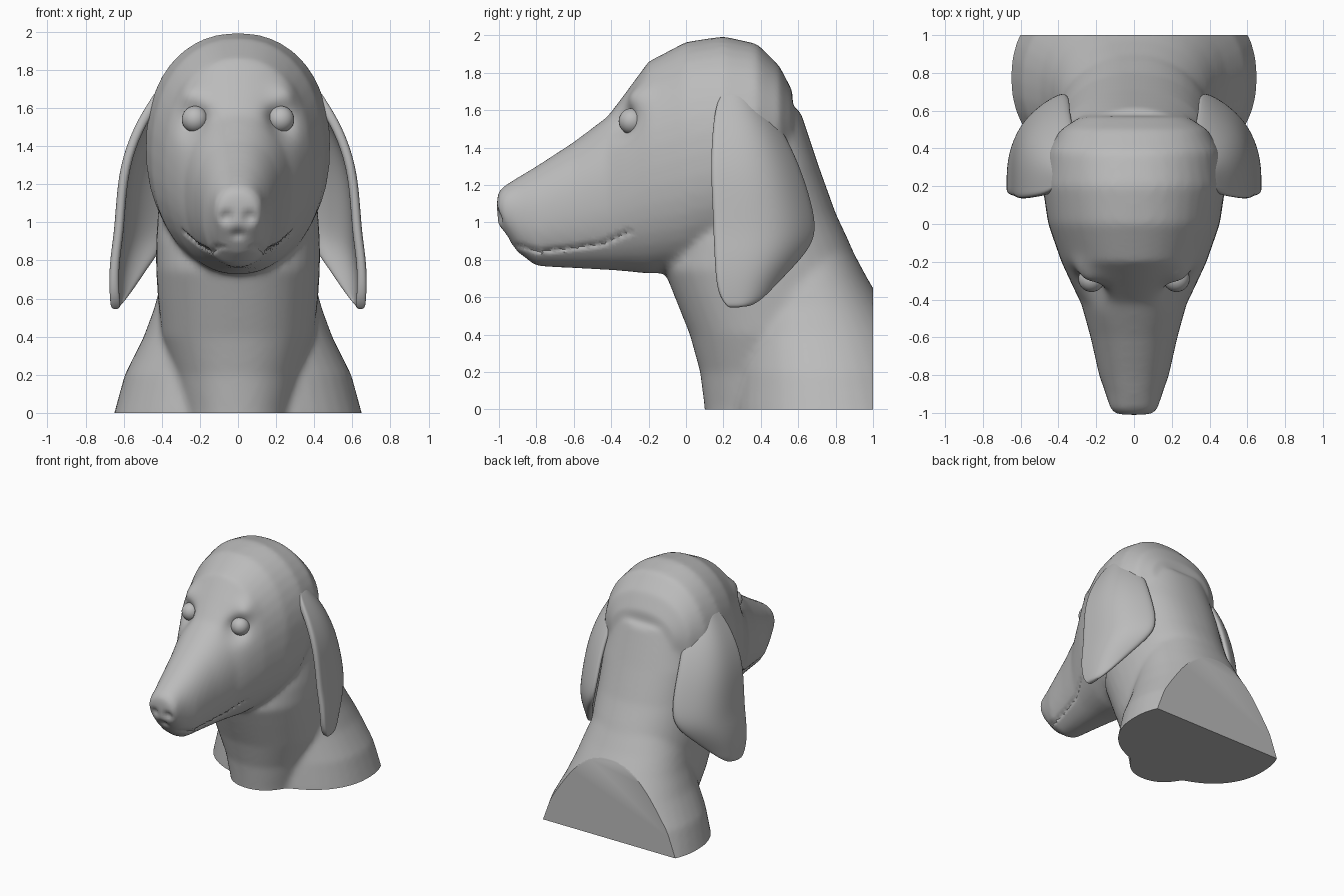
import bpy, bmesh, math
from mathutils import Vector

cube = bpy.data.objects.get("Cube")
if cube:
    bpy.data.objects.remove(cube, do_unlink=True)

grey = bpy.data.materials.new("plain_grey")
grey.use_nodes = True
colour = (0.5, 0.5, 0.5, 1)
grey.diffuse_color = colour
grey.node_tree.nodes["Principled BSDF"].inputs["Base Color"].default_value = colour


def make_object(name, bm):
    mesh = bpy.data.meshes.new(name)
    bm.to_mesh(mesh)
    bm.free()
    mesh.materials.append(grey)
    obj = bpy.data.objects.new(name, mesh)
    bpy.context.collection.objects.link(obj)
    return obj


def shade(obj, degrees):
    bpy.ops.object.select_all(action='DESELECT')
    obj.select_set(True)
    bpy.context.view_layer.objects.active = obj
    bpy.ops.object.shade_smooth_by_angle(angle=math.radians(degrees))


def loft(bm, sections, place, power=2.2, sides=40):
    """Skin rounded rings: each section is (position, low, high, half width)."""
    rings = []
    for pos, low, high, half in sections:
        ring = []
        for k in range(sides):
            a = math.tau * k / sides
            c, s = math.cos(a), math.sin(a)
            u = half * math.copysign(abs(c) ** (2 / power), c)
            w = (low + high) / 2 + (high - low) / 2 * math.copysign(abs(s) ** (2 / power), s)
            ring.append(bm.verts.new(place(pos, u, w)))
        rings.append(ring)
    faces = [bm.faces.new(rings[0]), bm.faces.new(rings[-1][::-1])]
    for a, b in zip(rings, rings[1:]):
        for k in range(sides):
            n = (k + 1) % sides
            faces.append(bm.faces.new((a[k], b[k], b[n], a[n])))
    bmesh.ops.recalc_face_normals(bm, faces=faces)


def along_y(pos, u, w):
    return (u, pos, w)


def along_z(pos, u, w):
    return (u, w, pos)


bm = bmesh.new()

# Skull and muzzle, nose to nape: y, bottom, top, half width
loft(bm, [
    (-1.01, 1.0, 1.15, .09), (-.98, .95, 1.19, .125), (-.9, .84, 1.24, .15),
    (-.8, .765, 1.3, .185), (-.6, .755, 1.43, .23), (-.42, .745, 1.565, .28),
    (-.34, .74, 1.67, .32), (-.2, .725, 1.86, .385), (0, .735, 1.965, .455),
    (.2, .79, 1.995, .485), (.38, .95, 1.955, .46), (.5, 1.15, 1.835, .39),
    (.57, 1.3, 1.7, .28)], along_y)

# Throat and neck, base to nape: z, front, back, half width
loft(bm, [
    (-.15, .11, .95, .29), (0, .1, .95, .3), (.2, .075, .95, .34),
    (.4, .02, .95, .4), (.6, -.06, .95, .42), (.75, -.12, .935, .43),
    (.9, -.08, .87, .43), (1.05, 0, .8, .42), (1.3, .1, .71, .4),
    (1.6, .15, .61, .33)], along_z)

# Shoulders, carried past the cut planes
loft(bm, [
    (-.15, .24, 1.34, .69), (0, .24, 1.31, .65), (.2, .26, 1.24, .595),
    (.4, .28, 1.15, .495), (.55, .3, 1.06, .44), (.7, .3, .97, .4),
    (.85, .3, .89, .35)], along_z)

# Fuse the volumes into one skin
blank = make_object("blank", bm)
fuse = blank.modifiers.new("fuse", 'REMESH')
fuse.mode = 'VOXEL'
fuse.voxel_size = .02
soft = blank.modifiers.new("soften", 'SMOOTH')
soft.factor = .5
soft.iterations = 10
graph = bpy.context.evaluated_depsgraph_get()
bm = bmesh.new()
bm.from_mesh(blank.evaluated_get(graph).to_mesh())
bpy.data.objects.remove(blank, do_unlink=True)


def sculpt(point, radius, push):
    """Push the skin softly around a point, on both sides."""
    for side in (1, -1):
        p = Vector((point[0] * side, point[1], point[2]))
        d = Vector((push[0] * side, push[1], push[2]))
        for v in bm.verts:
            r = (v.co - p).length / radius
            if r < 2.5:
                v.co += d * math.exp(-r * r)


# Eye sockets, brows and nostrils
sculpt((.24, -.36, 1.54), .085, (-.035, .06, 0))
sculpt((.26, -.28, 1.68), .08, (.02, -.035, .01))
sculpt((.055, -.98, 1.03), .03, (0, .06, .01))
sculpt((0, -.96, .94), .03, (0, .012, 0))

# Mouth groove along each side of the muzzle
mouth = [Vector(p) for p in ((-.9, .875), (-.78, .845), (-.6, .865), (-.45, .885), (-.3, .95))]
for v in bm.verts:
    for a, b in zip(mouth, mouth[1:]):
        q = Vector((v.co.y, v.co.z))
        t = max(0, min(1, (q - a).dot(b - a) / (b - a).length_squared))
        r = (q - a.lerp(b, t)).length / .018
        if r < 1 and abs(v.co.x) > .05:
            v.co.x -= math.copysign(.016 * (1 - r), v.co.x)
            break

# Flat cuts at the base and the back
for spot, normal in (((0, 0, 0), (0, 0, -1)), ((0, 1, 0), (0, 1, 0))):
    cut = bmesh.ops.bisect_plane(bm, geom=bm.verts[:] + bm.edges[:] + bm.faces[:],
                                 plane_co=spot, plane_no=normal, clear_outer=True)
    rim = [e for e in cut["geom_cut"] if isinstance(e, bmesh.types.BMEdge)]
    bmesh.ops.edgeloop_fill(bm, edges=rim)
bmesh.ops.recalc_face_normals(bm, faces=bm.faces[:])
for f in bm.faces:
    f.material_index = 0
shade(make_object("head_and_neck", bm), 40)

# Hanging ears, top to tip: z, front y, back y, outer x, inward curl
rows = [
    (1.73, .22, .32, .4, .05), (1.66, .16, .41, .45, .15), (1.5, .14, .53, .55, .22),
    (1.3, .13, .625, .62, .27), (1.1, .14, .69, .64, .29), (.95, .145, .715, .65, .28),
    (.85, .15, .67, .665, .25), (.75, .155, .58, .675, .19), (.65, .165, .48, .675, .12),
    (.58, .19, .41, .67, .06), (.54, .23, .33, .665, .03)]
columns = 10
bm = bmesh.new()
grid = []
for z, front, back, x, curl in rows:
    line = []
    for k in range(columns + 1):
        t = k / columns
        line.append(bm.verts.new((x - curl * t ** 4, front + (back - front) * t, z)))
    grid.append(line)
for a, b in zip(grid, grid[1:]):
    for k in range(columns):
        bm.faces.new((a[k], b[k], b[k + 1], a[k + 1]))
ears = make_object("ears", bm)
thick = ears.modifiers.new("thickness", 'SOLIDIFY')
thick.thickness = .05
thick.offset = -1
mirror = ears.modifiers.new("both_sides", 'MIRROR')
mirror.use_mirror_merge = False
rounding = ears.modifiers.new("rounding", 'SUBSURF')
rounding.levels = rounding.render_levels = 2
for polygon in ears.data.polygons:
    polygon.use_smooth = True

# Eyeballs
for side, name in ((1, "left_eye"), (-1, "right_eye")):
    bm = bmesh.new()
    bmesh.ops.create_uvsphere(bm, u_segments=24, v_segments=14, radius=.07)
    eye = make_object(name, bm)
    eye.location = (.225 * side, -.29, 1.54)
    shade(eye, 60)
